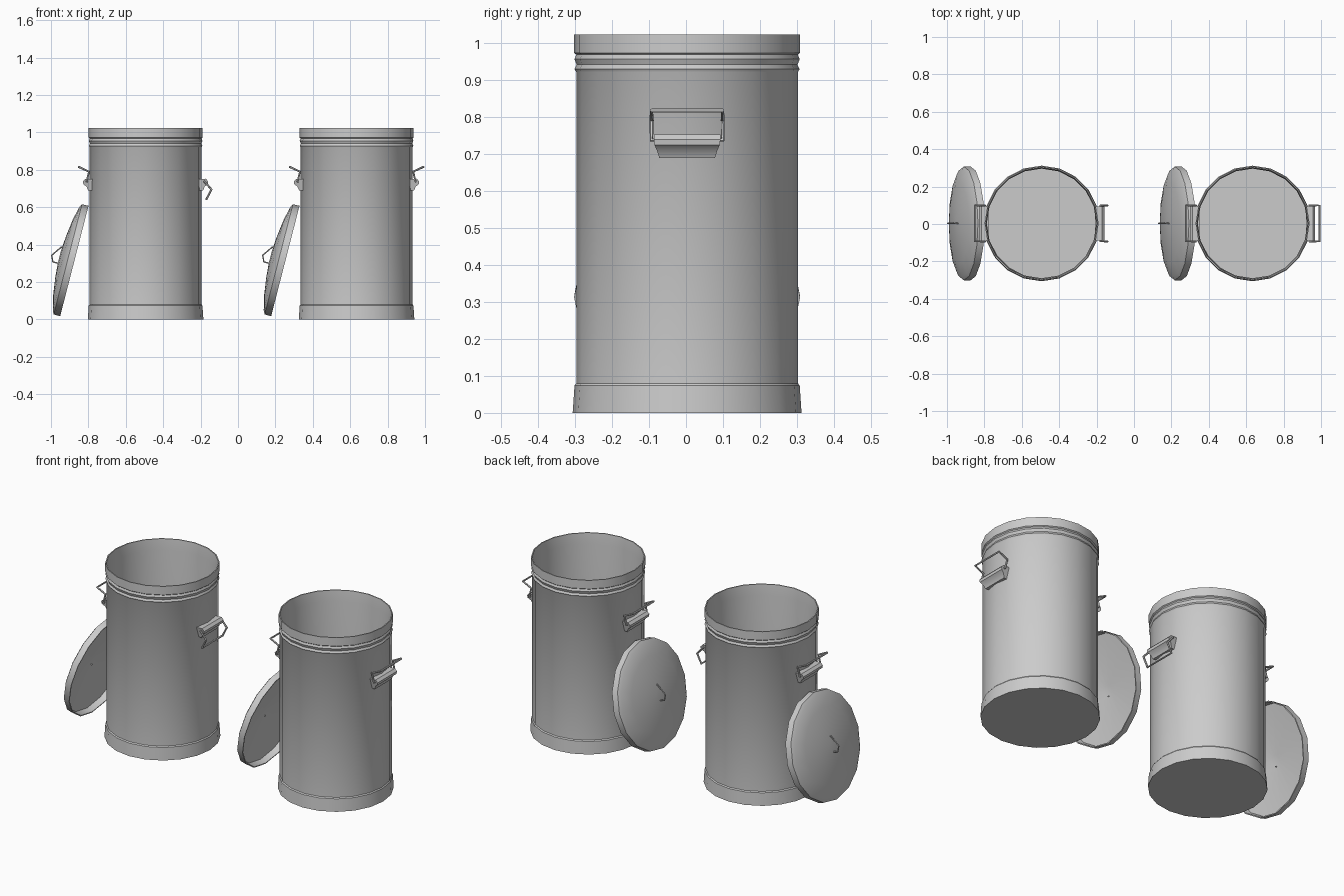
import bpy, bmesh, math
from mathutils import Matrix, Vector

if "Cube" in bpy.data.objects:
    bpy.data.objects.remove(bpy.data.objects["Cube"])


def finish(bm, name, matrix, angle=35):
    bmesh.ops.recalc_face_normals(bm, faces=bm.faces)
    bm.transform(matrix)
    me = bpy.data.meshes.new(name)
    bm.to_mesh(me)
    bm.free()
    ob = bpy.data.objects.new(name, me)
    bpy.context.collection.objects.link(ob)
    bpy.ops.object.select_all(action='DESELECT')
    ob.select_set(True)
    bpy.context.view_layer.objects.active = ob
    bpy.ops.object.shade_smooth_by_angle(angle=math.radians(angle))
    return ob


def lathe(name, profile, sides, matrix):
    """Revolve (radius, z) points about z; both ends are capped."""
    bm = bmesh.new()
    rings = []
    for r, z in profile:
        rings.append([bm.verts.new((r * math.cos(2 * math.pi * i / sides),
                                    r * math.sin(2 * math.pi * i / sides), z))
                      for i in range(sides)])
    for a, b in zip(rings, rings[1:]):
        for i in range(sides):
            j = (i + 1) % sides
            bm.faces.new((a[i], a[j], b[j], b[i]))
    bm.faces.new(rings[0])
    bm.faces.new(rings[-1])
    return finish(bm, name, matrix)


def wire(name, points, radius, matrix):
    """Bent rod with a six-sided section and mitred corners."""
    pts = [Vector(p) for p in points]
    bm = bmesh.new()
    rings = []
    side = None
    for k, p in enumerate(pts):
        d_in = (p - pts[k - 1]).normalized() if k else (pts[1] - p).normalized()
        d_out = (pts[k + 1] - p).normalized() if k < len(pts) - 1 else d_in
        t = (d_in + d_out).normalized()
        if side is None:
            side = t.orthogonal().normalized()
        side = (side - t * side.dot(t)).normalized()
        other = t.cross(side)
        rings.append([bm.verts.new(p + radius * (side * math.cos(a) + other * math.sin(a)))
                      for a in (i * math.pi / 3 for i in range(6))])
    for a, b in zip(rings, rings[1:]):
        for i in range(6):
            j = (i + 1) % 6
            bm.faces.new((a[i], a[j], b[j], b[i]))
    bm.faces.new(rings[0])
    bm.faces.new(rings[-1])
    return finish(bm, name, matrix)


def bracket(name, matrix):
    """Rolled sheet sleeve holding the handle: (x, z, half width) sections."""
    section = [(.285, .688, .072), (.307, .688, .075), (.316, .71, .082),
               (.333, .723, .088), (.335, .738, .09), (.322, .752, .09), (.285, .75, .09)]
    bm = bmesh.new()
    a = [bm.verts.new((x, -w, z)) for x, z, w in section]
    b = [bm.verts.new((x, w, z)) for x, z, w in section]
    n = len(section)
    for i in range(n):
        j = (i + 1) % n
        bm.faces.new((a[i], a[j], b[j], b[i]))
    bm.faces.new(a)
    bm.faces.new(b)
    return finish(bm, name, matrix)


# Can: flared foot band, straight body, two beads, rim, then the inside
CAN = [(.309, 0), (.304, .074), (.299, .08), (.299, .92), (.304, .928), (.298, .94),
       (.304, .955), (.299, .967), (.305, .972), (.305, 1.022),
       (.299, 1.022), (.293, .96), (.293, .006)]
# Lid: skirt and shallow dome, hollow underneath
LID = [(.03, .076), (.295, .036), (.299, 0), (.305, 0), (.304, .036), (.285, .046),
       (.215, .063), (.11, .077), (.03, .083)]
LID_GRIP = [(.055, 0, .075), (.055, 0, .086), (0, 0, .125), (-.033, 0, .11), (-.033, 0, .07)]
# Handle arms as (x, z) from pivot to grip
ARM_UP = [(.315, .737), (.303, .79), (.358, .816)]
ARM_DOWN = [(.315, .737), (.352, .695), (.325, .642)]

for label, cx, right_arm in (("left", -.494, ARM_DOWN), ("right", .634, ARM_UP)):
    base = Matrix.Translation((cx, .003, 0))
    lathe(f"{label}_can_body", CAN, 20, base)

    # Side handles
    for side, turn, arm in (("left", math.pi, ARM_UP), ("right", 0, right_arm)):
        m = base @ Matrix.Rotation(turn, 4, 'Z')
        bracket(f"{label}_can_{side}_bracket", m)
        path = [(arm[0][0], -.07, arm[0][1])]
        path += [(x, -.096, z) for x, z in arm]
        path += [(x, .096, z) for x, z in reversed(arm)]
        path += [(arm[0][0], .07, arm[0][1])]
        wire(f"{label}_can_{side}_handle", path, .006, m)

    # Lid leaning against the can
    lean = base @ Matrix.Translation((-.381, 0, .312)) @ Matrix.Rotation(math.radians(-75.6), 4, 'Y')
    lathe(f"{label}_lid", LID, 16, lean)
    wire(f"{label}_lid_grip", LID_GRIP, .004, lean)
